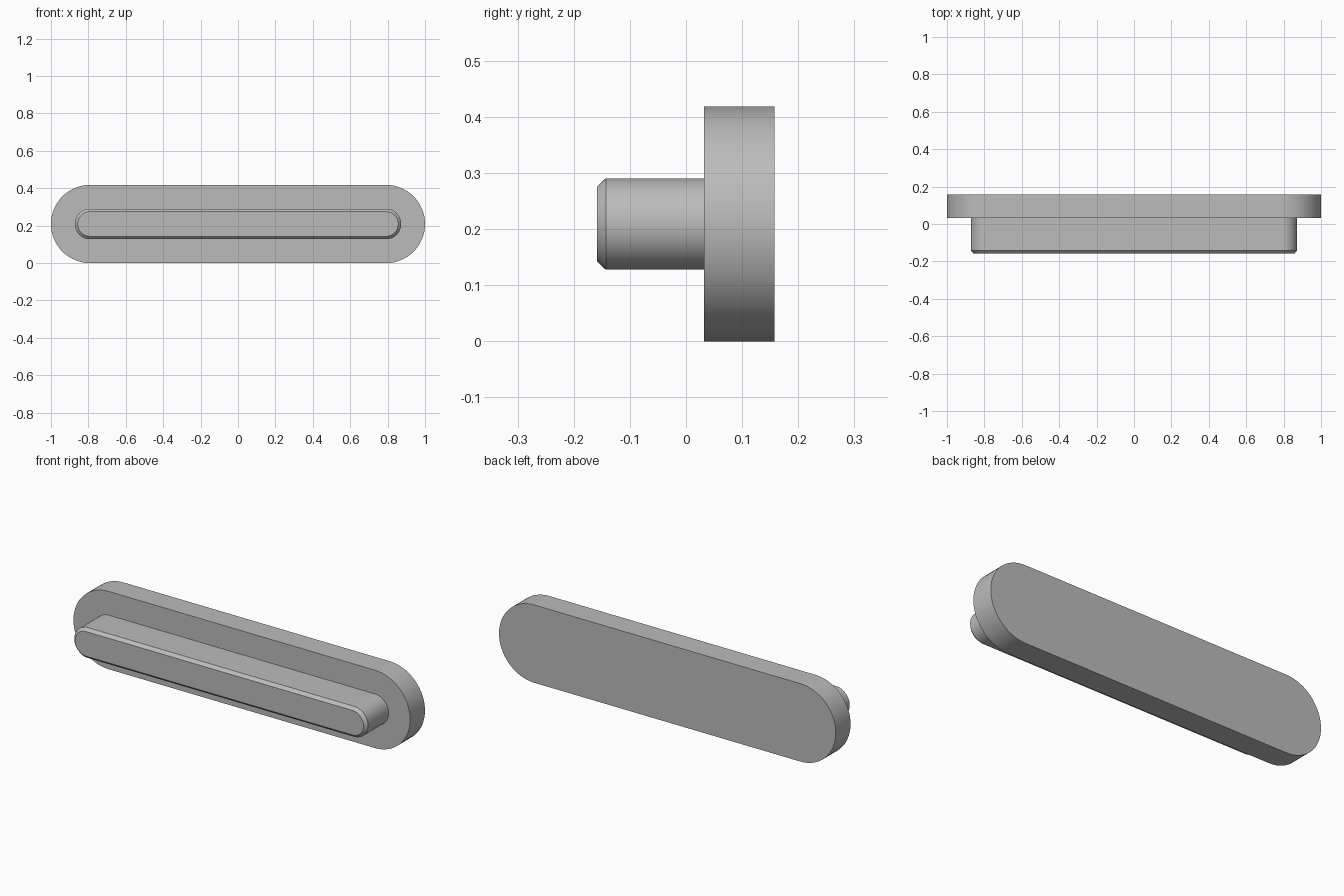
import bpy, bmesh
from math import cos, sin, pi

cube = bpy.data.objects.get("Cube")
if cube:
    bpy.data.objects.remove(cube, do_unlink=True)

MID_Z = 0.209       # height of the centre line
HALF_RUN = 0.791    # half the straight run between the round ends
STEPS = 32          # segments per round end

grey = bpy.data.materials.new("plain grey")
grey.use_nodes = True
colour = (0.5, 0.5, 0.5, 1)
grey.diffuse_color = colour
grey.node_tree.nodes["Principled BSDF"].inputs["Base Color"].default_value = colour


def slot_outline(radius):
    """Rounded-end outline in x and z, counter-clockwise from the front."""
    points = []
    for side, start in ((1, -pi / 2), (-1, pi / 2)):
        for i in range(STEPS + 1):
            a = start + pi * i / STEPS
            points.append((side * HALF_RUN + radius * cos(a), MID_Z + radius * sin(a)))
    return points


def slot_solid(name, sections):
    """Loft slot outlines through (y, radius) sections, front to back."""
    bm = bmesh.new()
    rings = [[bm.verts.new((x, y, z)) for x, z in slot_outline(r)] for y, r in sections]
    for front, back in zip(rings, rings[1:]):
        for i in range(len(front)):
            j = (i + 1) % len(front)
            bm.faces.new((front[i], back[i], back[j], front[j]))
    bm.faces.new(rings[0])
    bm.faces.new(rings[-1][::-1])
    bmesh.ops.recalc_face_normals(bm, faces=bm.faces)
    mesh = bpy.data.meshes.new(name)
    bm.to_mesh(mesh)
    bm.free()
    mesh.materials.append(grey)
    obj = bpy.data.objects.new(name, mesh)
    bpy.context.collection.objects.link(obj)
    bpy.ops.object.select_all(action="DESELECT")
    obj.select_set(True)
    bpy.context.view_layer.objects.active = obj
    bpy.ops.object.shade_smooth_by_angle(angle=pi / 6)


# Wide back plate
slot_solid("back_plate", [(0.032, 0.209), (0.158, 0.209)])
# Narrow raised key with a chamfered front rim
slot_solid("raised_key", [(-0.159, 0.066), (-0.143, 0.0815), (0.032, 0.0815)])
